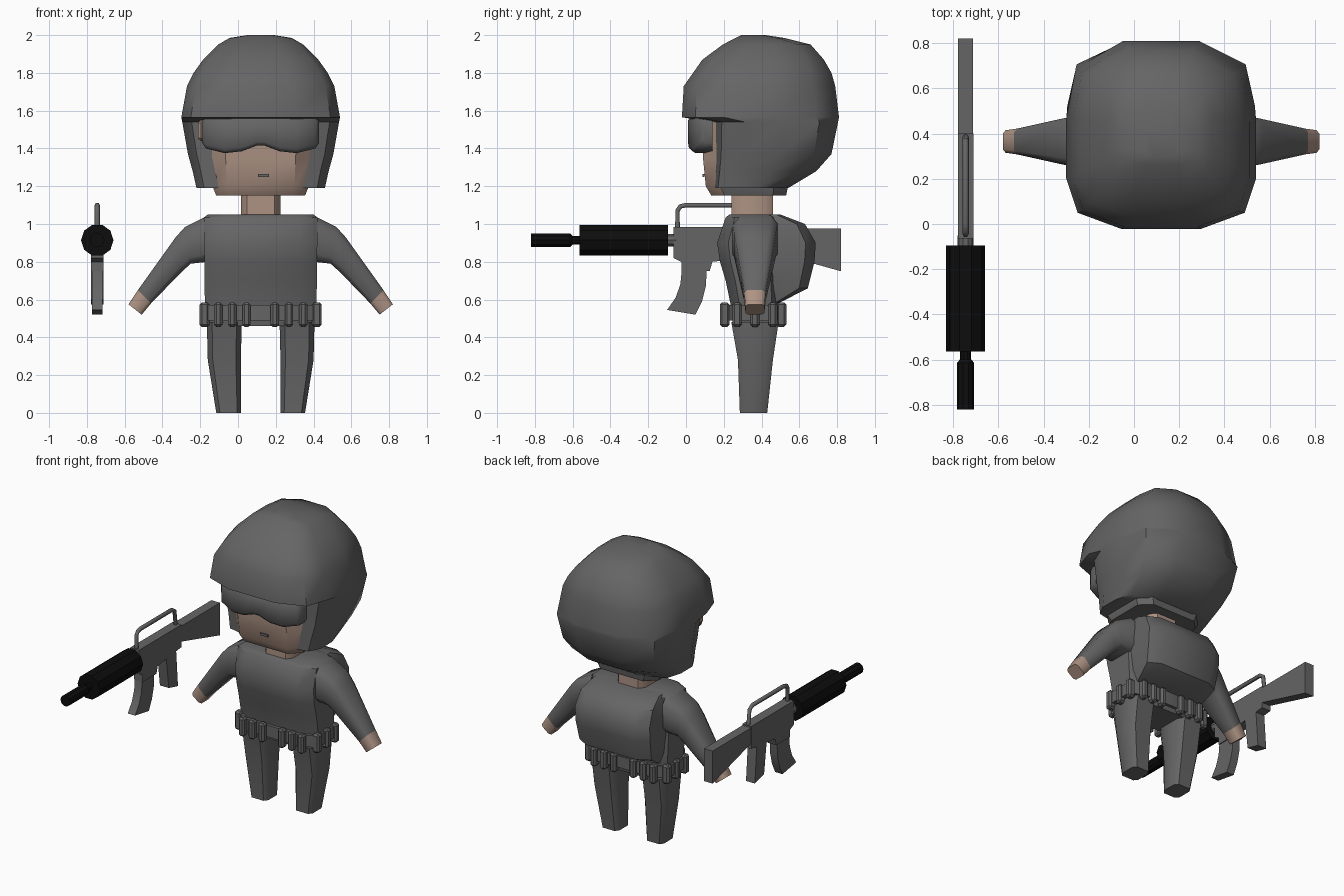
import bpy, bmesh, math
from mathutils import Vector

if "Cube" in bpy.data.objects:
    bpy.data.objects.remove(bpy.data.objects["Cube"])

CX, CY = 0.12, 0.365      # body centre
GX, GZ = -0.745, 0.914    # rifle axis


def material(name, rgb):
    m = bpy.data.materials.new(name)
    m.use_nodes = True
    m.diffuse_color = (*rgb, 1)
    bsdf = m.node_tree.nodes["Principled BSDF"]
    bsdf.inputs["Base Color"].default_value = (*rgb, 1)
    bsdf.inputs["Roughness"].default_value = 0.8
    return m


GREY = material("uniform grey", (0.13, 0.13, 0.13))
SKIN = material("skin", (0.42, 0.29, 0.23))
BLACK = material("gun black", (0.004, 0.004, 0.004))

# Unit cross-sections
BOXY = [(1, -.65), (1, .65), (.7, 1), (-.7, 1), (-1, .65), (-1, -.65), (-.7, -1), (.7, -1)]
HALF = [(.42, -.98), (.88, -.81), (1, -.45), (1, .17), (.9, .71), (.4, 1)]
DOME = HALF + [(-x, y) for x, y in reversed(HALF)]
DECAGON = [(math.cos(i * math.pi / 5), math.sin(i * math.pi / 5)) for i in range(10)]


def finish(name, bm, mats, angle=40):
    bmesh.ops.recalc_face_normals(bm, faces=bm.faces)
    me = bpy.data.meshes.new(name)
    bm.to_mesh(me)
    bm.free()
    ob = bpy.data.objects.new(name, me)
    bpy.context.collection.objects.link(ob)
    for m in mats:
        me.materials.append(m)
    bpy.ops.object.select_all(action='DESELECT')
    ob.select_set(True)
    bpy.context.view_layer.objects.active = ob
    if angle:
        bpy.ops.object.shade_smooth_by_angle(angle=math.radians(angle))
    return ob


def loft(name, rings, mat, angle=40):
    """Skin a list of equal-length point rings and cap both ends."""
    bm = bmesh.new()
    loops = [[bm.verts.new(p) for p in ring] for ring in rings]
    n = len(loops[0])
    for a, b in zip(loops, loops[1:]):
        for i in range(n):
            j = (i + 1) % n
            bm.faces.new((a[i], a[j], b[j], b[i]))
    bm.faces.new(loops[0])
    bm.faces.new(loops[-1])
    return finish(name, bm, [mat], angle)


def stack(name, section, levels, mat, angle=40):
    """Loft upwards; each level is z, half width, front y, back y."""
    return loft(name, [[(CX + u * hw, (y0 + y1) / 2 + v * (y1 - y0) / 2, z)
                        for u, v in section] for z, hw, y0, y1 in levels], mat, angle)


def box(name, lo, hi, mat, bevel=0.0):
    lo, hi = Vector(lo), Vector(hi)
    bm = bmesh.new()
    bmesh.ops.create_cube(bm, size=1)
    for v in bm.verts:
        v.co = (lo + hi) / 2 + v.co * (hi - lo)
    if bevel:
        bmesh.ops.bevel(bm, geom=bm.edges[:], offset=bevel, segments=1, affect='EDGES')
    return finish(name, bm, [mat], 0)


def plate(name, profile, half, mat=GREY):
    """Rifle part: a y-z profile given thickness along x."""
    return loft(name, [[(GX + s * half, y, z) for y, z in profile] for s in (-1, 1)], mat, 30)


def tube(name, stations, mat):
    """Rifle part: round sections of y, radius along the barrel."""
    return loft(name, [[(GX + u * r, y, GZ + v * r) for u, v in DECAGON]
                       for y, r in stations], mat, 0)


# Helmet with brim stepping forward over the face
stack("helmet", DOME, [
    (1.19, .34, .13, .54), (1.28, .36, .125, .69), (1.37, .385, .125, .77),
    (1.54, .415, .125, .805), (1.565, .42, -.03, .81), (1.73, .39, -.02, .79),
    (1.80, .355, .03, .77), (1.87, .305, .08, .73), (1.95, .225, .19, .66),
    (1.985, .165, .26, .52), (2.0, .07, .29, .42)], GREY, 50)

# Head: skin on the front, grey liner elsewhere
head = stack("head", BOXY, [
    (1.15, .235, .135, .53), (1.20, .255, .105, .54),
    (1.35, .265, .09, .54), (1.56, .27, .085, .54)], SKIN)
head.data.materials.append(GREY)
for p in head.data.polygons:
    p.material_index = 0 if p.normal.y < -0.3 else 1
box("right_temple", (-.212, .10, 1.44), (-.16, .2, 1.55), SKIN, .015)
box("mouth", (.105, .088, 1.25), (.165, .097, 1.265), GREY)

# Goggles: wrap-around loft with a nose notch
half = [(.31, 1.43, 1.55, .09), (.29, 1.40, 1.57, .06), (.19, 1.375, 1.575, .03),
        (.10, 1.385, 1.575, .015), (.02, 1.415, 1.57, .01)]
span = [(-x, *r) for x, *r in half] + half[::-1]
loft("goggles", [[(CX + x, .14, a), (CX + x, y + .02, a), (CX + x, y, a + .02),
                  (CX + x, y, b - .02), (CX + x, y + .02, b), (CX + x, .14, b)]
                 for x, a, b, y in span], GREY, 50)

# Neck, torso, backpack
stack("neck", BOXY, [(1.0, .105, .24, .46), (1.18, .105, .24, .46)], SKIN)
stack("torso", BOXY, [
    (.46, .27, .25, .48), (.58, .295, .235, .50), (.70, .298, .21, .50),
    (.80, .298, .18, .50), (.90, .30, .165, .50), (1.035, .30, .21, .49),
    (1.05, .28, .23, .47)], GREY)
stack("backpack", BOXY, [
    (.58, .25, .38, .49), (.66, .275, .38, .645), (.80, .285, .38, .68),
    (.90, .285, .38, .687), (1.0, .275, .38, .63), (1.05, .25, .38, .50)], GREY)

# Belt with a ring of pouches
stack("belt", BOXY, [(.49, .305, .215, .505), (.57, .305, .215, .505)], GREY)
spots = [(s * x, y, .022, .026) for s in (-1, 1) for x in (.075, .15, .225)
         for y in (.205, .505)]
spots += [(s * .297, y, .026, .024) for s in (-1, 1) for y in (.27, .365, .46)]
for i, (x, y, w, d) in enumerate(spots):
    box(f"belt_pouch_{i + 1}", (CX + x - w, y - d, .455), (CX + x + w, y + d, .585), GREY, .012)

# Arms, hands and legs, mirrored about the body centre
arm = [(.28, 1.045, .28, .80, .12), (.40, .985, .37, .79, .11),
       (.45, .93, .42, .745, .10), (.65, .65, .58, .58, .057)]
hand = [arm[-1], (.70, .575, .63, .52, .05)]
leg = [(0, .105, .235, .285, .43), (.28, .105, .28, .275, .46), (.48, .10, .285, .24, .49)]


def limb(name, side, sections, mat):
    rings = [[(CX + side * ((xu + xl) / 2 + v * (xu - xl) / 2), CY + u * hy,
               (zu + zl) / 2 + v * (zu - zl) / 2) for u, v in BOXY]
             for xu, zu, xl, zl, hy in sections]
    loft(name, rings, mat, 50)


for label, side in (("left", 1), ("right", -1)):
    limb(label + "_arm", side, arm, GREY)
    limb(label + "_hand", side, hand, SKIN)
    loft(label + "_leg", [[(CX + side * ((a + b) / 2 + u * (b - a) / 2),
                            (y0 + y1) / 2 + v * (y1 - y0) / 2, z) for u, v in BOXY]
                          for z, a, b, y0, y1 in leg], GREY, 50)

# Rifle barrel parts
tube("rifle_handguard", [(-.565, .086), (-.095, .086)], BLACK)
tube("rifle_barrel", [(-.61, .024), (-.56, .024)], BLACK)
tube("rifle_muzzle", [(-.82, .038), (-.615, .038), (-.60, .026)], BLACK)
tube("rifle_collar", [(-.10, .036), (-.05, .036)], GREY)

# Rifle body parts
plate("rifle_receiver", [(-.065, .985), (-.065, .82), (-.025, .80), (-.025, .75),
                         (.125, .75), (.14, .80), (.40, .83), (.40, .985)], .034)
plate("rifle_stock", [(.39, .975), (.39, .87), (.82, .75), (.82, .975)], .033)
plate("rifle_magazine", [(-.022, .76), (-.03, .68), (-.055, .61), (-.10, .545),
                         (.05, .52), (.085, .59), (.105, .67), (.11, .76)], .028)
plate("rifle_grip", [(.23, .83), (.26, .60), (.36, .575), (.34, .83)], .034)

# Carry handle: bent round bar
curve = bpy.data.curves.new("rifle_carry_handle", 'CURVE')
curve.dimensions = '3D'
curve.bevel_depth, curve.bevel_resolution = .014, 1
path = [(-.045, .97), (-.045, 1.07), (-.03, 1.093), (0, 1.1), (.34, 1.1), (.37, 1.08), (.385, .97)]
spline = curve.splines.new('POLY')
spline.points.add(len(path) - 1)
for pt, (y, z) in zip(spline.points, path):
    pt.co = (GX, y, z, 1)
curve.materials.append(GREY)
bpy.context.collection.objects.link(bpy.data.objects.new("rifle_carry_handle", curve))
